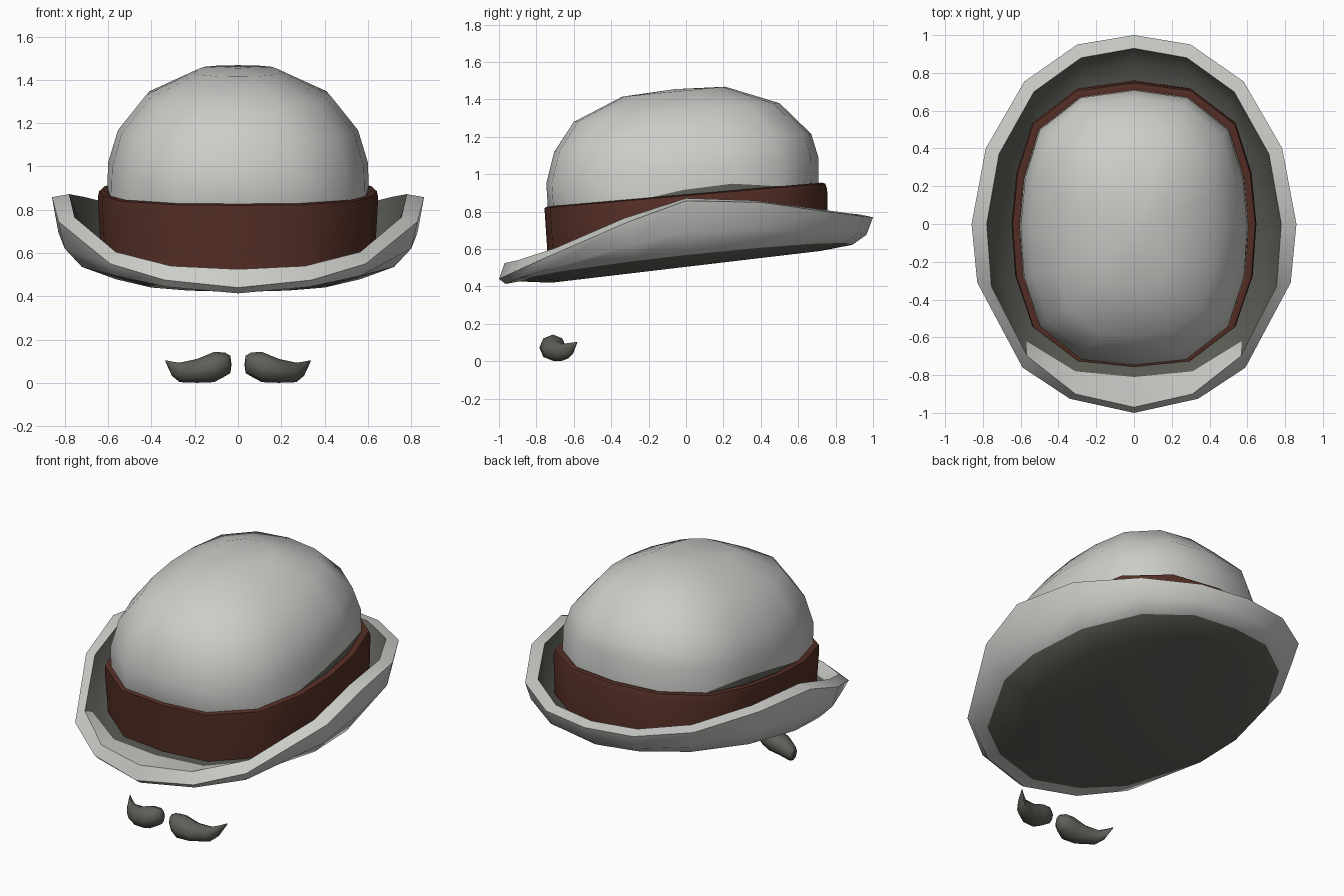
import bpy, bmesh, math

if "Cube" in bpy.data.objects:
    bpy.data.objects.remove(bpy.data.objects["Cube"])


def material(name, col):
    m = bpy.data.materials.new(name)
    m.diffuse_color = (*col, 1)
    m.use_nodes = True
    m.node_tree.nodes["Principled BSDF"].inputs["Base Color"].default_value = m.diffuse_color
    return m


LIGHT = material("light_felt", (0.60, 0.61, 0.58))
DARK = material("dark_grey", (0.115, 0.117, 0.100))
BROWN = material("brown_ribbon", (0.090, 0.028, 0.019))


def full(half):
    """Mirror a back-to-front half outline into a closed ring."""
    return list(half) + [(-x, y, z) for x, y, z in half[-2:0:-1]]


def loft(name, rings, mats, rule=None, start=None, end=None, angle=40):
    """Skin rings of equal size; start/end are optional closing points."""
    bm = bmesh.new()
    rows = [[bm.verts.new(p) for p in r] for r in rings]
    n = len(rows[0])
    for k in range(len(rows) - 1):
        for i in range(n):
            j = (i + 1) % n
            f = bm.faces.new((rows[k][i], rows[k][j], rows[k + 1][j], rows[k + 1][i]))
            f.material_index = rule(k, f.calc_center_median()) if rule else 0
    for point, row, k in ((start, rows[0], -1), (end, rows[-1], len(rows) - 1)):
        if point:
            c = bm.verts.new(point)
            for i in range(n):
                f = bm.faces.new((row[i], row[(i + 1) % n], c))
                f.material_index = rule(k, f.calc_center_median()) if rule else 0
    bmesh.ops.recalc_face_normals(bm, faces=bm.faces)
    me = bpy.data.meshes.new(name)
    bm.to_mesh(me)
    bm.free()
    ob = bpy.data.objects.new(name, me)
    bpy.context.collection.objects.link(ob)
    for m in mats:
        me.materials.append(m)
    bpy.ops.object.select_all(action='DESELECT')
    ob.select_set(True)
    bpy.context.view_layer.objects.active = ob
    bpy.ops.object.shade_smooth_by_angle(angle=math.radians(angle))
    return ob


# Rounded-box plan shared by crown and ribbon, back to front
PLAN = [(0, 1), (.47, .945), (.83, .71), (.96, .36), (1, 0),
        (.97, -.36), (.83, -.72), (.46, -.96), (0, -1)]


def tilted(rx, front, back, lift=0):
    """Ring tilted between a front (y, z) and a back (y, z) point."""
    half = []
    for x, t in PLAN:
        s = (t + 1) / 2
        y = front[0] + (back[0] - front[0]) * s
        z = front[1] + (back[1] - front[1]) * s
        half.append((x * rx, y, z + lift * max(0, 1 - abs(y - .15) / .45)))
    return full(half)


# Crown, with a dark stain above the ribbon on both sides
crown_rings = [
    tilted(.605, (-.725, .70), (.705, .80)),
    tilted(.606, (-.733, .80), (.71, .925)),
    tilted(.604, (-.738, .81), (.71, .94), .065),
    tilted(.60, (-.747, .95), (.708, 1.09)),
    tilted(.555, (-.705, 1.12), (.67, 1.215)),
    tilted(.425, (-.60, 1.28), (.50, 1.38)),
    tilted(.19, (-.34, 1.415), (.21, 1.468)),
]
loft("crown", crown_rings, [LIGHT, DARK],
     lambda k, c: 1 if k == 1 and abs(c.x) > .5 else 0, end=(0, -.06, 1.455), angle=60)

# Ribbon band with a rounded top edge
loft("ribbon", [
    tilted(.632, (-.735, .49), (.76, .64)),
    tilted(.648, (-.755, .79), (.755, .92)),
    tilted(.642, (-.757, .82), (.745, .95)),
    tilted(.622, (-.742, .827), (.725, .955)),
    tilted(.595, (-.715, .82), (.69, .94)),
], [BROWN])

# Curled brim: outer lip, inner lip, trough, then the underside
outer = [(0, 1, .77), (.30, .95, .775), (.58, .755, .80), (.785, .40, .85), (.86, 0, .858),
         (.83, -.31, .745), (.59, -.76, .55), (.34, -.925, .475), (0, -1, .44)]
inner = [(0, .93, .785), (.28, .88, .79), (.53, .70, .815), (.715, .37, .86), (.78, 0, .872),
         (.755, -.33, .765), (.565, -.70, .605), (.31, -.90, .54), (0, -.97, .525)]
trough = [(0, .86, .70), (.29, .81, .695), (.53, .63, .695), (.67, .32, .70), (.72, 0, .69),
          (.70, -.30, .65), (.57, -.62, .57), (.31, -.78, .53), (0, -.81, .525)]
base = [(x * .87, y * .89, .525 + .098 * y + .05 * abs(x)) for x, y, z in outer]
curl = [(o[0] * .965, o[1] * .965, (o[2] + b[2]) / 2 - .02) for o, b in zip(outer, base)]
under = [(x * .68, y * .72, .505 + .085 * y) for x, y, z in outer]


def brim_colour(k, c):
    if k == 1:
        return 0 if c.y < -.68 else 1      # light front of the upper side
    return 0 if k in (2, 3, 4) else 1


def brim_rule(k, c):
    if k == 1:
        return 0 if c.y < -.68 else 1
    return 1 if k in (0, 5, 6) else 0


loft("brim", [tilted(.61, (-.72, .52), (.72, .67)), full(trough), full(inner), full(outer),
              full(curl), full(base), full(under)],
     [LIGHT, DARK], brim_rule, end=(0, 0, .505), angle=45)

# Moustache halves: x, y, z, depth radius, height radius
SECTIONS = [(.035, -.70, .085, .03, .04), (.06, -.705, .085, .055, .055),
            (.11, -.712, .073, .072, .070), (.19, -.70, .055, .065, .055),
            (.27, -.66, .048, .045, .045), (.305, -.625, .065, .03, .033),
            (.335, -.585, .10, .004, .004)]
for side, label in ((1, "right"), (-1, "left")):
    rings = [[(side * x, y + a * math.cos(math.tau * i / 8), z + b * math.sin(math.tau * i / 8))
              for i in range(8)] for x, y, z, a, b in SECTIONS]
    loft("moustache_" + label, rings, [DARK], start=(side * .03, -.70, .085),
         end=(side * .337, -.583, .102), angle=60)
